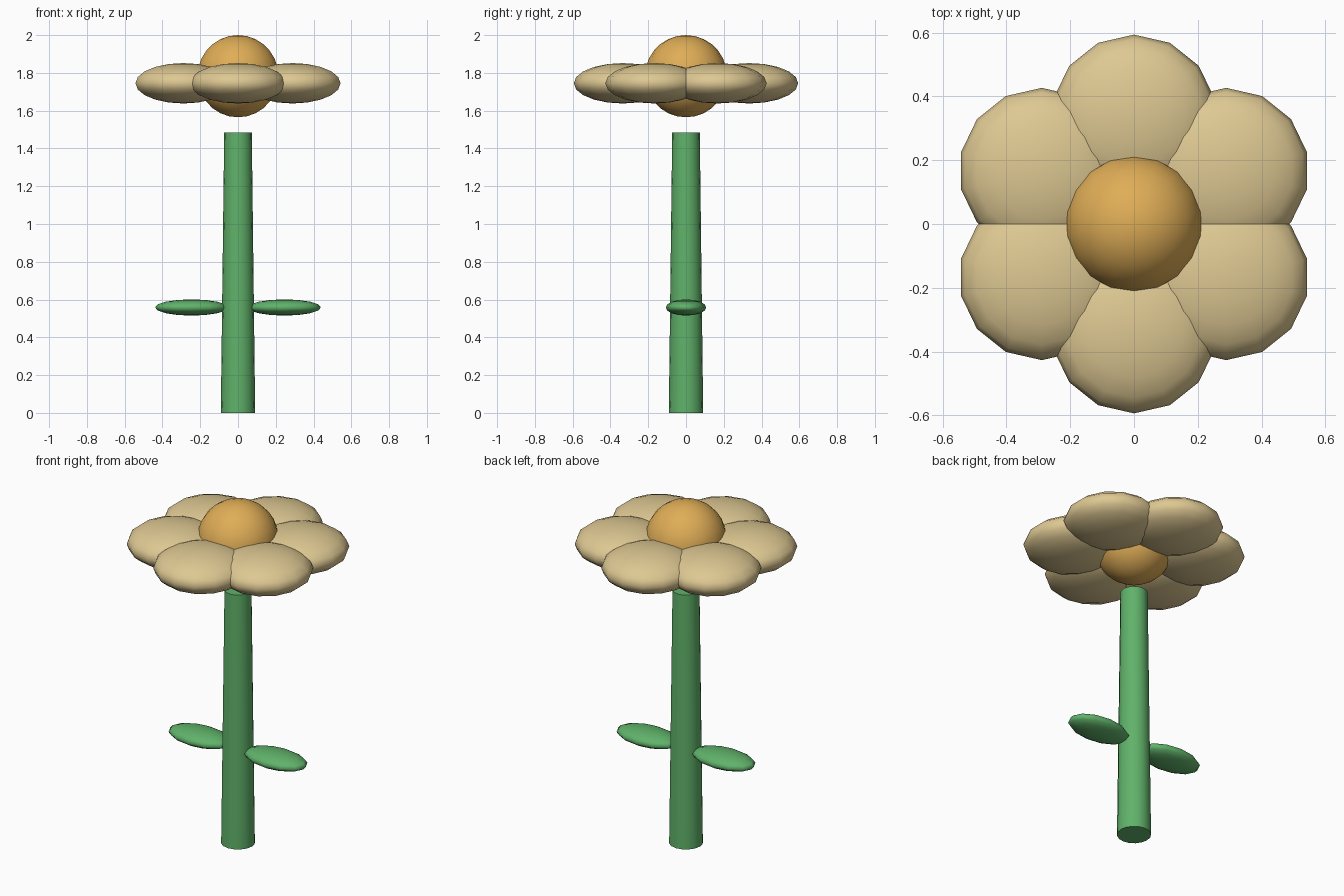
import bpy, math

if "Cube" in bpy.data.objects:
    bpy.data.objects.remove(bpy.data.objects["Cube"])


def material(name, color):
    m = bpy.data.materials.new(name)
    m.diffuse_color = (*color, 1)
    m.use_nodes = True
    m.node_tree.nodes["Principled BSDF"].inputs["Base Color"].default_value = m.diffuse_color
    return m


GREEN = material("leaf green", (0.117, 0.445, 0.144))
CREAM = material("petal cream", (0.73, 0.58, 0.29))
GOLD = material("centre gold", (0.74, 0.42, 0.095))


def finish(name, mat, angle):
    ob = bpy.context.object
    ob.name = name
    ob.data.materials.append(mat)
    bpy.ops.object.transform_apply(location=False, rotation=True, scale=True)
    bpy.ops.object.shade_smooth_by_angle(angle=math.radians(angle))
    return ob


def ellipsoid(name, mat, loc, radii, segments, rings):
    bpy.ops.mesh.primitive_uv_sphere_add(segments=segments, ring_count=rings, radius=1)
    ob = bpy.context.object
    # turn the sphere so that a vertex column points along y
    v = max((v.co for v in ob.data.vertices), key=lambda c: round(math.hypot(c.x, c.y), 4))
    ob.rotation_euler.z = math.pi / 2 - math.atan2(v.y, v.x)
    bpy.ops.object.transform_apply(location=False, rotation=True, scale=False)
    ob.location = loc
    ob.scale = radii
    return finish(name, mat, 80)


# tapered stem
bpy.ops.mesh.primitive_cone_add(vertices=16, radius1=0.091, radius2=0.073,
                                depth=1.485, location=(0, 0, 0.7425))
finish("stem", GREEN, 40)

# pair of leaves
for side, x in (("left", -0.246), ("right", 0.246)):
    ellipsoid(side + "_leaf", GREEN, (x, 0, 0.558), (0.193, 0.107, 0.043), 12, 8)

# six overlapping petals around the centre
for i in range(6):
    a = math.radians(30 + 60 * i)
    ellipsoid(f"petal_{i + 1}", CREAM,
              (0.334 * math.cos(a), 0.334 * math.sin(a), 1.745),
              (0.26, 0.26, 0.107), 14, 10)

# round flower centre
ellipsoid("flower_centre", GOLD, (0, 0, 1.7825), (0.2175, 0.2175, 0.2175), 18, 14)
